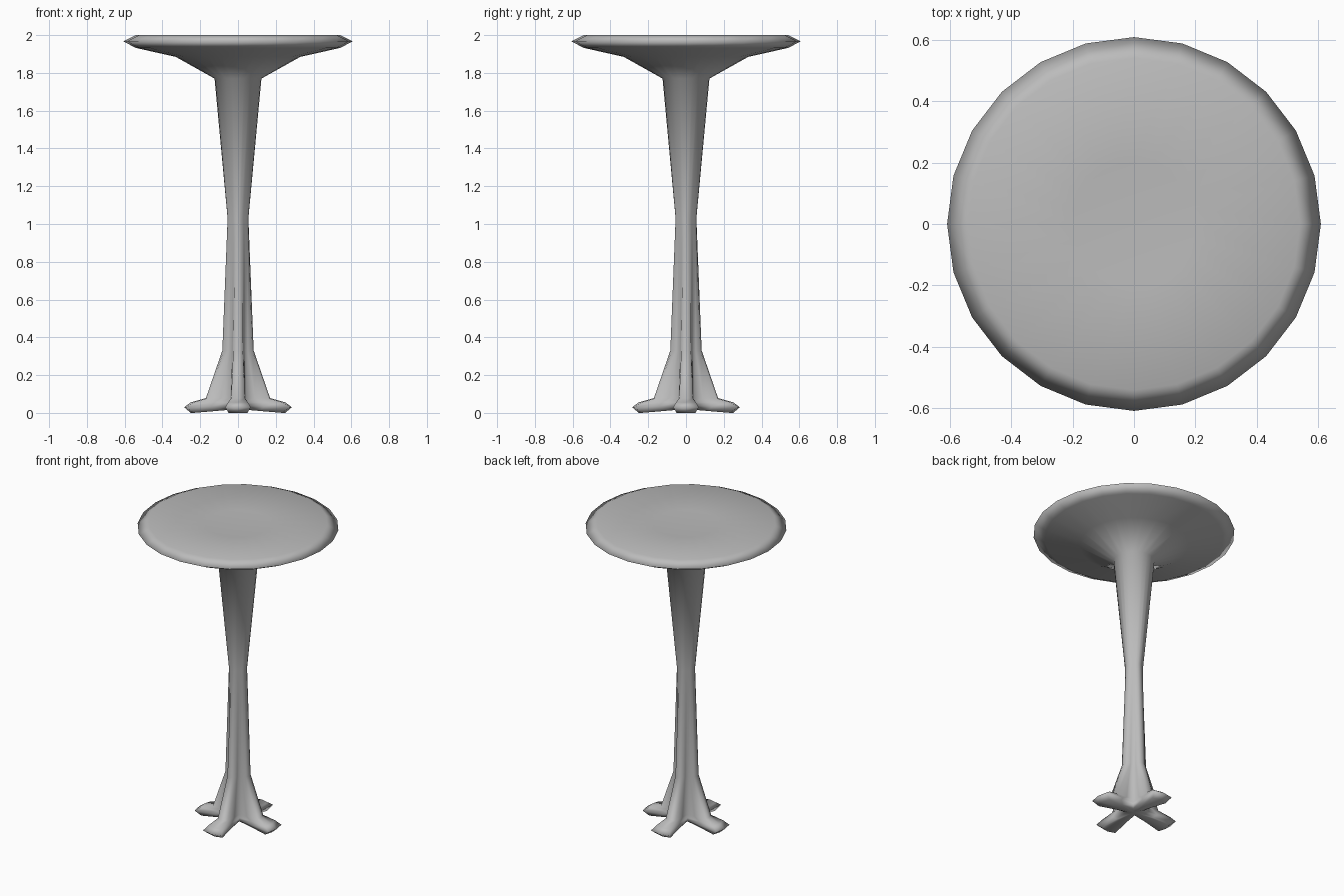
import bpy, bmesh, math

cube = bpy.data.objects.get("Cube")
if cube:
    bpy.data.objects.remove(cube)

grey = bpy.data.materials.new("plain_grey")
grey.use_nodes = True
colour = (0.5, 0.5, 0.5, 1)
grey.diffuse_color = colour
grey.node_tree.nodes["Principled BSDF"].inputs["Base Color"].default_value = colour


def circle(r, z):
    """Round ring with 24 points."""
    return [(r * math.cos(math.tau * i / 24), r * math.sin(math.tau * i / 24), z)
            for i in range(24)]


def cross(tip, corner, side, valley, z, lift=0.0):
    """Four-armed ring with 24 points; lift raises the valleys between arms."""
    cx, cw = corner
    sx, sw = side
    quarter = [(tip, 0, z), (cx, cw, z), (sx, sw, z + lift / 2),
               (valley, valley, z + lift), (sw, sx, z + lift / 2), (cw, cx, z)]
    ring = []
    for _ in range(4):
        ring += quarter
        quarter = [(-y, x, h) for x, y, h in quarter]
    return ring


# Rings from the underside of the feet, up the stem, to the dished top
rings = [
    cross(0.25, (0.235, 0.05), (0.12, 0.035), 0.03, 0.003, 0.022),
    cross(0.285, (0.272, 0.068), (0.14, 0.05), 0.042, 0.03, 0.01),
    cross(0.25, (0.237, 0.052), (0.125, 0.044), 0.043, 0.056),
    cross(0.17, (0.16, 0.036), (0.09, 0.038), 0.042, 0.078),
    cross(0.083, (0.075, 0.025), (0.052, 0.03), 0.037, 0.33),
    circle(0.055, 1.03),
    circle(0.124, 1.77),
    circle(0.33, 1.885),
    circle(0.54, 1.932),
    circle(0.608, 1.967),
    circle(0.54, 2.0),
    circle(0.2, 1.988),
]

# Loft the rings into one continuous surface
bm = bmesh.new()
loops = [[bm.verts.new(p) for p in ring] for ring in rings]
for low, high in zip(loops, loops[1:]):
    for i in range(24):
        j = (i + 1) % 24
        bm.faces.new((low[i], low[j], high[j], high[i]))

# Close the underside and the table surface with fans
for loop, z in ((loops[0], 0.02), (loops[-1], 1.982)):
    centre = bm.verts.new((0, 0, z))
    for i in range(24):
        bm.faces.new((loop[i], loop[(i + 1) % 24], centre))
bmesh.ops.recalc_face_normals(bm, faces=bm.faces)
for face in bm.faces:
    face.smooth = True

# Set the lowest point on the ground
low_z = min(v.co.z for v in bm.verts)
for v in bm.verts:
    if v.co.z < 0.01:
        v.co.z -= low_z

mesh = bpy.data.meshes.new("pedestal_table")
bm.to_mesh(mesh)
bm.free()
mesh.materials.append(grey)
table = bpy.data.objects.new("pedestal_table", mesh)
bpy.context.collection.objects.link(table)
